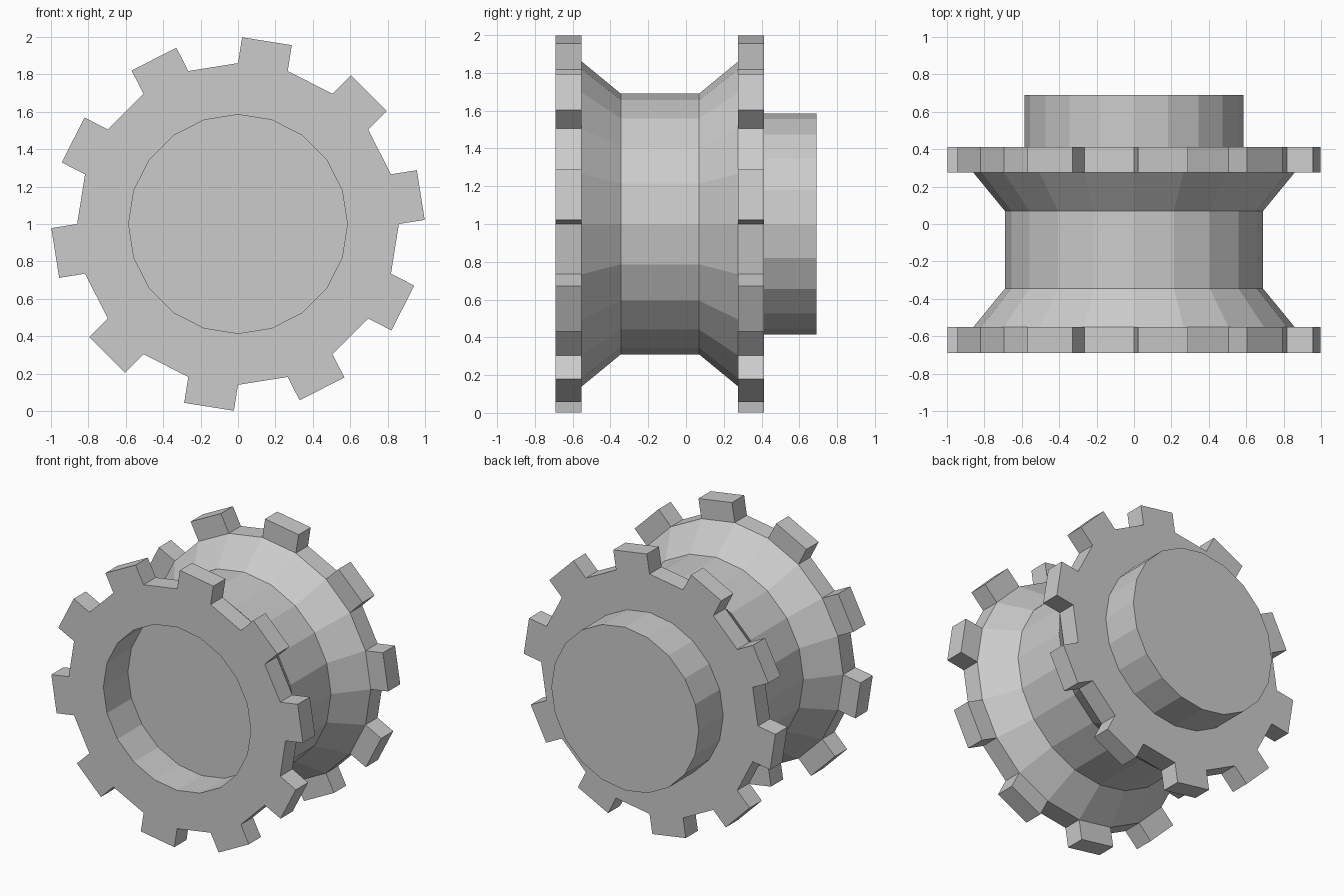
import bpy, bmesh, math
from mathutils import Vector

if "Cube" in bpy.data.objects:
    bpy.data.objects.remove(bpy.data.objects["Cube"])

SIDES = 20
CENTRE_Z = 1.0
TOOTH = 0.14

# Profile along the axle: (radius, y), from recess floor to hub end
profile = [
    (0.585, -0.413), (0.585, -0.69),   # front recess
    (0.86, -0.69), (0.86, -0.552),     # front toothed flange
    (0.69, -0.345), (0.69, 0.069),     # waist
    (0.86, 0.276), (0.86, 0.413),      # back toothed flange
    (0.585, 0.413), (0.585, 0.69),     # back hub
]
FLANGE_BANDS = (2, 6)

bm = bmesh.new()


def ring(radius, y):
    verts = []
    for k in range(SIDES):
        a = math.pi / 2 - k * 2 * math.pi / SIDES
        verts.append(bm.verts.new((radius * math.cos(a), y, CENTRE_Z + radius * math.sin(a))))
    return verts


# Revolved body, remembering every second flange face for the teeth
rings = [ring(r, y) for r, y in profile]
tooth_faces = []
for i in range(len(rings) - 1):
    a, b = rings[i], rings[i + 1]
    for k in range(SIDES):
        n = (k + 1) % SIDES
        face = bm.faces.new((a[k], a[n], b[n], b[k]))
        if i in FLANGE_BANDS and k % 2 == 0:
            tooth_faces.append(face)

# Recess floor and hub end
bm.faces.new(rings[0])
bm.faces.new(rings[-1])
bmesh.ops.recalc_face_normals(bm, faces=bm.faces[:])

# Teeth pushed straight out of the flange rims
result = bmesh.ops.extrude_discrete_faces(bm, faces=tooth_faces)
for face in result["faces"]:
    mid = face.calc_center_median()
    out = Vector((mid.x, 0, mid.z - CENTRE_Z)).normalized()
    bmesh.ops.translate(bm, verts=face.verts[:], vec=out * TOOTH)
bmesh.ops.recalc_face_normals(bm, faces=bm.faces[:])

mesh = bpy.data.meshes.new("toothed_spool")
bm.to_mesh(mesh)
bm.free()
bpy.context.collection.objects.link(bpy.data.objects.new("toothed_spool", mesh))
